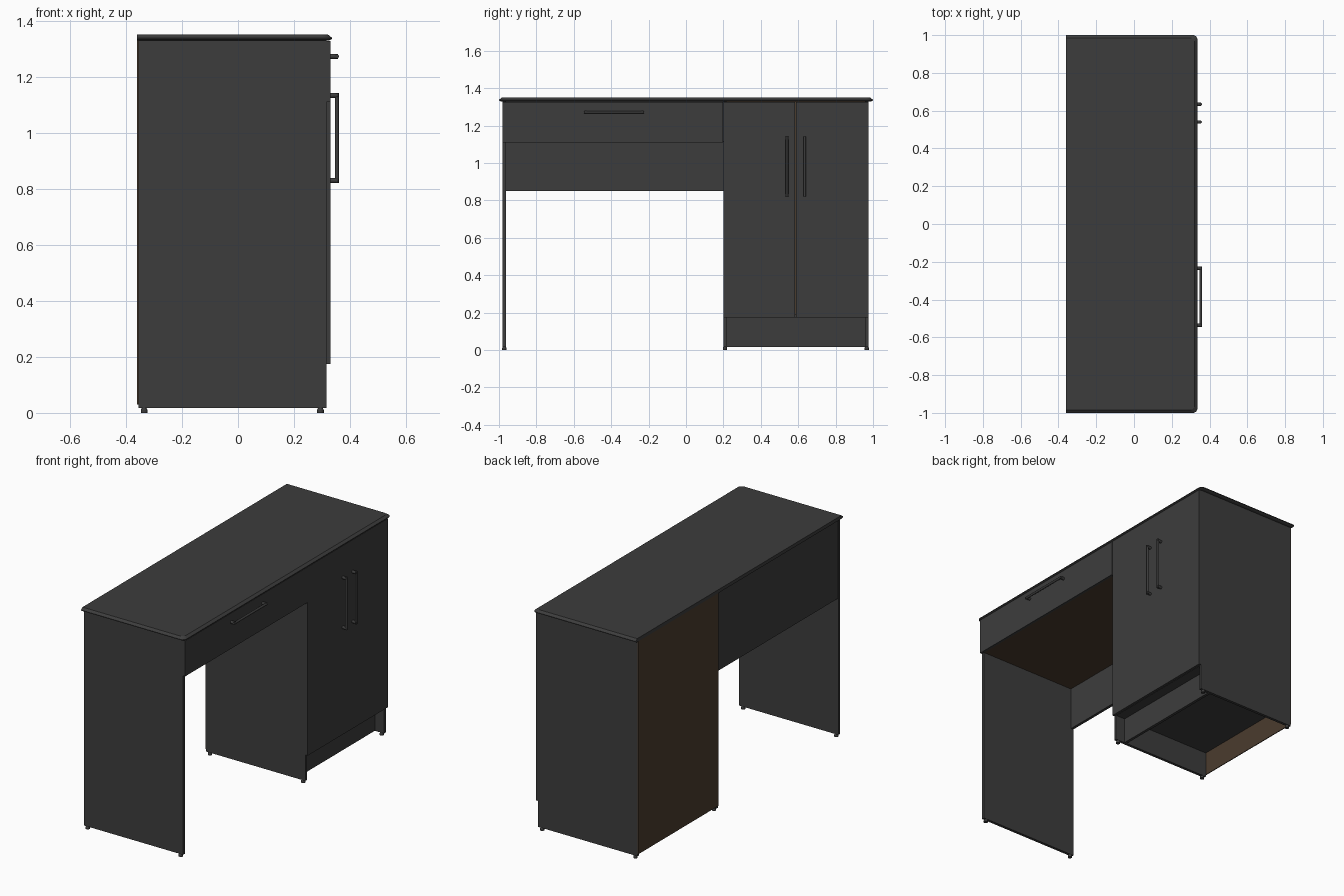
import bpy, bmesh, math
from mathutils import Vector

if "Cube" in bpy.data.objects:
    bpy.data.objects.remove(bpy.data.objects["Cube"])


def material(name, rgb):
    m = bpy.data.materials.new(name)
    m.diffuse_color = (*rgb, 1)
    m.use_nodes = True
    m.node_tree.nodes["Principled BSDF"].inputs["Base Color"].default_value = m.diffuse_color
    return m


GREY = material("charcoal_grey", (0.046, 0.046, 0.046))
BROWN = material("dark_brown_board", (0.07, 0.045, 0.027))


def finish(name, bm, mat):
    bmesh.ops.recalc_face_normals(bm, faces=bm.faces)
    me = bpy.data.meshes.new(name)
    bm.to_mesh(me)
    bm.free()
    me.materials.append(mat)
    ob = bpy.data.objects.new(name, me)
    bpy.context.collection.objects.link(ob)
    return ob


def box(name, x, y, z, mat=GREY):
    bm = bmesh.new()
    bmesh.ops.create_cube(bm, size=1)
    for v in bm.verts:
        v.co = [lo + (c + 0.5) * (hi - lo) for c, (lo, hi) in zip(v.co, (x, y, z))]
    return finish(name, bm, mat)


def rod(bm, a, b, r1, r2=None, seg=16):
    a, b = Vector(a), Vector(b)
    d = b - a
    mat = d.to_track_quat('Z', 'Y').to_matrix().to_4x4()
    mat.translation = (a + b) / 2
    bmesh.ops.create_cone(bm, cap_ends=True, segments=seg, radius1=r1,
                          radius2=r2 or r1, depth=d.length, matrix=mat)


def smooth(ob):
    for p in ob.data.polygons:
        p.use_smooth = len(p.vertices) == 4
    ob.data.set_sharp_from_angle(angle=math.radians(35))


# Desk top: rounded front corners, chamfered rim on three sides, plain back
def outline(inset):
    xb, xf, yh, r = -0.36, 0.336 - inset, 1.0 - inset, 0.025
    pts = [(xb, -yh)]
    for i in range(7):
        a = -math.pi / 2 + math.pi / 2 * i / 6
        pts.append((xf - r + r * math.cos(a), -yh + r + r * math.sin(a)))
    return pts + [(x, -y) for x, y in reversed(pts)]


bm = bmesh.new()
rings = [[bm.verts.new((x, y, z)) for x, y in outline(i)]
         for z, i in ((1.329, 0.01), (1.334, 0.0), (1.338, 0.0), (1.35, 0.015))]
for lo, hi in zip(rings, rings[1:]):
    for k in range(len(lo)):
        n = (k + 1) % len(lo)
        bm.faces.new((lo[k], lo[n], hi[n], hi[k]))
bm.faces.new(rings[0][::-1])
bm.faces.new(rings[-1])
finish("desk_top", bm, GREY)

# Upright side panels
X = (-0.355, 0.315)
for name, y in (("leg_panel", -0.98), ("cabinet_inner_side", 0.2), ("cabinet_outer_side", 0.958)):
    box(name, X, (y, y + 0.017), (0.017, 1.33))

# Desk section: modesty panel, drawer front and drawer bottom
box("modesty_panel", (-0.353, -0.336), (-0.963, 0.2), (0.85, 1.33))
box("drawer_front", (0.315, 0.33), (-0.98, 0.199), (1.11, 1.327))
box("drawer_bottom", (-0.336, 0.315), (-0.963, 0.2), (1.112, 1.118), BROWN)

# Cabinet: back board, floor, plinth and doors
box("cabinet_back", (-0.36, -0.355), (0.202, 0.973), (0.03, 1.329), BROWN)
box("cabinet_floor", (-0.355, 0.315), (0.217, 0.958), (0.173, 0.19))
box("plinth", (0.236, 0.253), (0.217, 0.958), (0.017, 0.173))
box("left_door", (0.315, 0.33), (0.201, 0.584), (0.175, 1.327))
box("right_door", (0.315, 0.33), (0.587, 0.975), (0.175, 1.327))


# Bar handles on two posts
def handle(name, start, end):
    bm = bmesh.new()
    a, b = Vector(start), Vector(end)
    d = (b - a).normalized()
    rod(bm, a, b, 0.007)
    for p in (a + d * 0.009, b - d * 0.009):
        rod(bm, (0.329, p.y, p.z), (0.356, p.y, p.z), 0.009)
    smooth(finish(name, bm, GREY))


handle("drawer_handle", (0.353, -0.545, 1.272), (0.353, -0.225, 1.272))
handle("left_door_handle", (0.353, 0.54, 0.82), (0.353, 0.54, 1.142))
handle("right_door_handle", (0.353, 0.634, 0.82), (0.353, 0.634, 1.142))

# Small glide feet under each panel
for i, y in enumerate((-0.9715, 0.2085, 0.9665)):
    for x in (-0.335, 0.294):
        bm = bmesh.new()
        rod(bm, (x, y, 0), (x, y, 0.01), 0.012)
        rod(bm, (x, y, 0.01), (x, y, 0.018), 0.012, 0.008)
        smooth(finish(f"foot_{i}_{'back' if x < 0 else 'front'}", bm, GREY))
